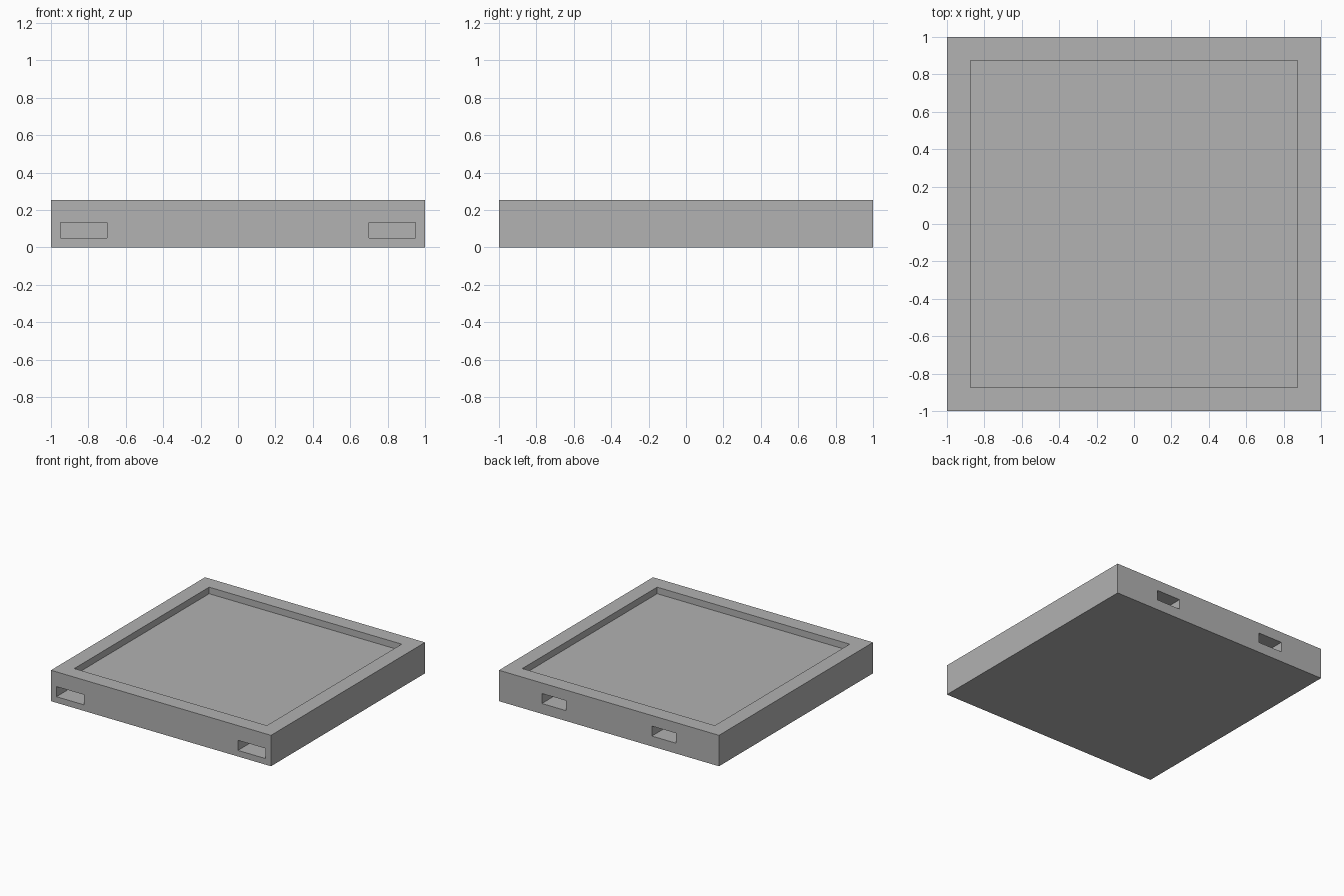
import bpy

if "Cube" in bpy.data.objects:
    bpy.data.objects.remove(bpy.data.objects["Cube"])

grey = bpy.data.materials.new("mid grey")
grey.diffuse_color = (0.445, 0.445, 0.445, 1)
grey.use_nodes = True
grey.node_tree.nodes["Principled BSDF"].inputs["Base Color"].default_value = grey.diffuse_color


def box(name, x, y, z):
    """Box spanning the given (low, high) ranges."""
    spans = (x, y, z)
    bpy.ops.mesh.primitive_cube_add(size=1, location=[(a + b) / 2 for a, b in spans])
    ob = bpy.context.object
    ob.name = name
    ob.scale = [b - a for a, b in spans]
    bpy.ops.object.transform_apply(location=True, rotation=False, scale=True)
    ob.data.materials.append(grey)
    return ob


# Square slab
tray = box("tray", (-1, 1), (-1, 1), (0, 0.254))

# Shallow recess in the top
cutters = [box("recess_cutter", (-0.875, 0.875), (-0.875, 0.875), (0.2, 0.4))]

# Mirrored pairs of slots: outer, low ones in front; inner, higher ones at the back
DEPTH = 0.25
for side in (-1, 1):
    front_x = sorted((side * 0.70, side * 0.95))
    back_x = sorted((side * 0.39, side * 0.61))
    cutters.append(box("front_slot_cutter", front_x, (-1.1, -1 + DEPTH), (0.05, 0.133)))
    cutters.append(box("back_slot_cutter", back_x, (1 - DEPTH, 1.1), (0.085, 0.167)))

# Cut the openings, then drop the helpers
bpy.context.view_layer.objects.active = tray
for cutter in cutters:
    cut = tray.modifiers.new("cut", 'BOOLEAN')
    cut.operation = 'DIFFERENCE'
    cut.solver = 'EXACT'
    cut.object = cutter
    bpy.ops.object.modifier_apply(modifier=cut.name)
    bpy.data.objects.remove(cutter)
